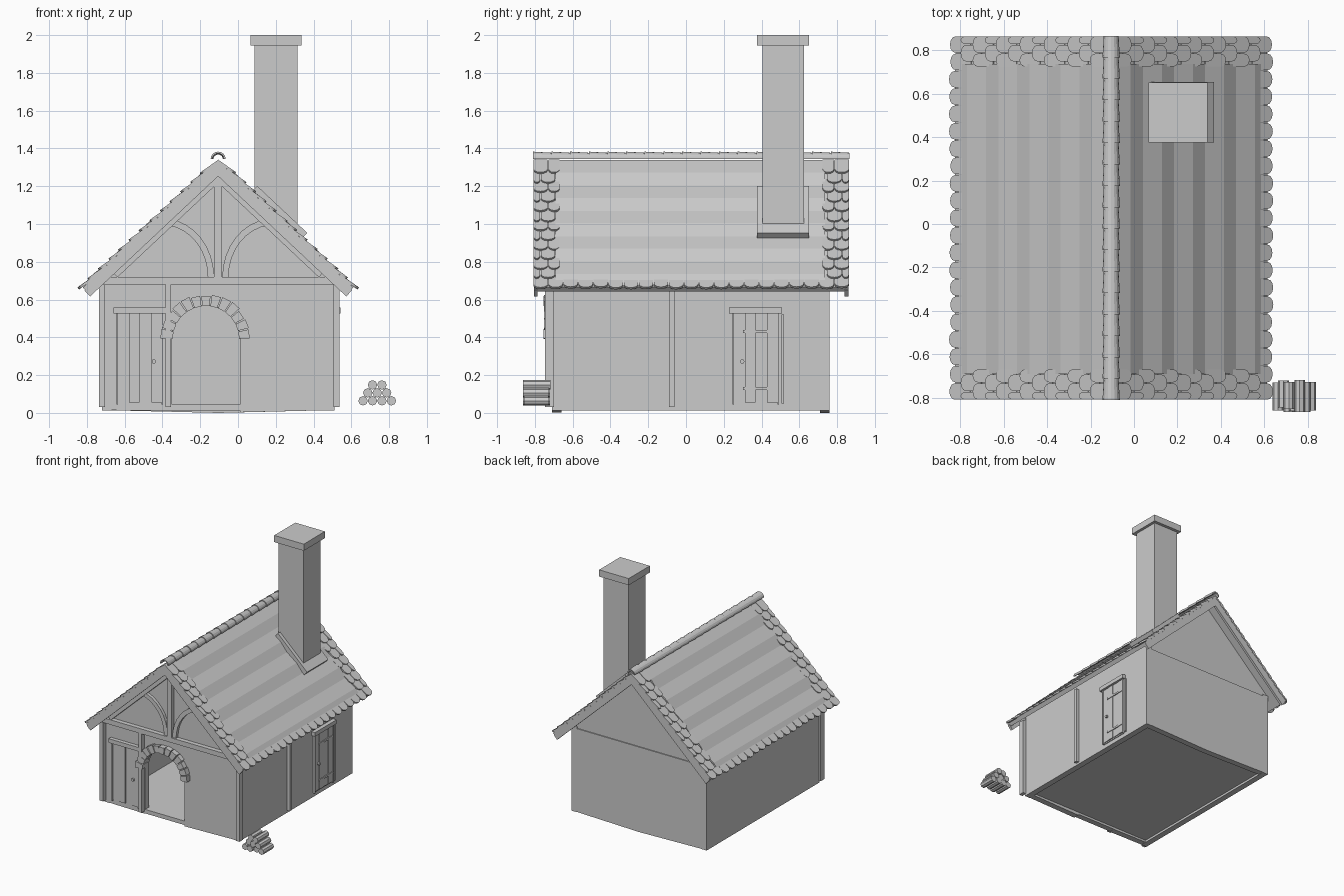
import bpy, bmesh, math, random

random.seed(4)
cube = bpy.data.objects.get("Cube")
if cube:
    bpy.data.objects.remove(cube, do_unlink=True)

GREY = (0.6, 0.6, 0.6, 1)
mat = bpy.data.materials.new("plain_grey")
mat.use_nodes = True
mat.diffuse_color = GREY
mat.node_tree.nodes["Principled BSDF"].inputs["Base Color"].default_value = GREY

MID = -0.105                    # x of the ridge
WEST, EAST = -0.72, 0.51        # side wall faces
FRONT, BACK = -0.71, 0.76       # end wall faces
ROOF_F, ROOF_B = -0.81, 0.865   # roof ends


def finish(name, bm):
    bmesh.ops.recalc_face_normals(bm, faces=bm.faces)
    me = bpy.data.meshes.new(name)
    bm.to_mesh(me)
    bm.free()
    me.materials.append(mat)
    ob = bpy.data.objects.new(name, me)
    bpy.context.collection.objects.link(ob)
    return ob


def solid(bm, loop_a, loop_b):
    """Closed solid between two matching loops of points."""
    a = [bm.verts.new(p) for p in loop_a]
    b = [bm.verts.new(p) for p in loop_b]
    bm.faces.new(a)
    bm.faces.new(b[::-1])
    for i in range(len(a)):
        j = (i + 1) % len(a)
        bm.faces.new((a[i], b[i], b[j], a[j]))


def along_y(bm, outline, y0, y1):
    solid(bm, [(x, y0, z) for x, z in outline], [(x, y1, z) for x, z in outline])


def block(bm, x0, x1, y0, y1, z0, z1):
    along_y(bm, [(x0, z0), (x1, z0), (x1, z1), (x0, z1)], y0, y1)


def box(name, *size):
    bm = bmesh.new()
    block(bm, *size)
    return finish(name, bm)


def slope(side, u, y, h):
    """Point u down the roof slope and h above it."""
    return (MID + side * (0.73 * u + 0.685 * h), y, 1.335 - 0.685 * u + 0.73 * h)


def slope_solid(bm, side, profile, y0, y1):
    solid(bm, [slope(side, u, y0, h) for u, h in profile],
          [slope(side, u, y1, h) for u, h in profile])


def slope_box(bm, side, u0, u1, h0, h1, y0, y1):
    slope_solid(bm, side, [(u0, h0), (u1, h0), (u1, h1), (u0, h1)], y0, y1)


def arc(cx, cz, rx, rz, a0, a1, n):
    angles = [math.radians(a0 + (a1 - a0) * i / n) for i in range(n + 1)]
    return [(cx + rx * math.cos(a), cz + rz * math.sin(a)) for a in angles]


# Walls: the front one has an arched opening
ARCH_X, ARCH_Z, ARCH_R = -0.17, 0.39, 0.18
gable_top = [(EAST, 0.715), (MID, 1.29), (WEST, 0.715)]
opening = [(ARCH_X - ARCH_R, 0.01)] + arc(ARCH_X, ARCH_Z, ARCH_R, ARCH_R, 180, 0, 16) \
    + [(ARCH_X + ARCH_R, 0.003)]
bm = bmesh.new()
along_y(bm, [(WEST, 0.015)] + opening + [(EAST, 0.015)] + gable_top, FRONT, FRONT + 0.05)
finish("front_wall", bm)
bm = bmesh.new()
along_y(bm, [(WEST, 0.015), (MID, 0), (EAST, 0.015)] + gable_top, BACK - 0.05, BACK - 0.008)
along_y(bm, [(WEST, 0.015), (MID, 0), (EAST, 0.015), (EAST, 0.7), (WEST, 0.7)], BACK - 0.02, BACK)
finish("back_wall", bm)
box("left_wall", EAST - 0.05, EAST, FRONT, BACK, 0.012, 0.715)
box("right_wall", WEST, WEST + 0.05, FRONT, BACK, 0.012, 0.715)
box("floor", WEST + 0.04, EAST - 0.04, FRONT + 0.04, BACK - 0.04, 0.03, 0.045)
box("door_sill", ARCH_X - ARCH_R, ARCH_X + ARCH_R, FRONT + 0.002, FRONT + 0.05, 0.012, 0.045)

# Timber frame on the front and the left side
TIMBER = FRONT - 0.037
bm = bmesh.new()
for x0, x1 in ((-0.737, -0.705), (-0.385, -0.355), (0.505, 0.537)):
    block(bm, x0, x1, TIMBER, FRONT + 0.01, 0.03, 0.68)
block(bm, 0.5, 0.535, -0.09, -0.06, 0.03, 0.68)
block(bm, 0.5, 0.525, 0.505, 0.52, 0.05, 0.52)
finish("wall_posts", bm)
box("tie_beam", WEST + 0.01, EAST + 0.01, TIMBER, FRONT + 0.01, 0.68, 0.72)
box("king_post", MID - 0.021, MID + 0.021, TIMBER, FRONT + 0.01, 0.72, 1.26)
bm = bmesh.new()
for side in (-1, 1):
    slope_box(bm, side, 0, 0.81, -0.085, -0.03, TIMBER, FRONT + 0.01)
finish("gable_rafters", bm)
bm = bmesh.new()
for side in (-1, 1):
    outer = arc(0.295, 0.72, 0.273, 0.31, 180, 97, 8)
    inner = arc(0.295, 0.72, 0.24, 0.275, 97, 180, 8)
    along_y(bm, [(MID + side * x, z) for x, z in outer + inner], TIMBER + 0.012, FRONT + 0.01)
finish("curved_braces", bm)

# Arch stones
bm = bmesh.new()
STONES = 13
for i in range(STONES):
    a0, a1 = 180 * i / STONES + 0.8, 180 * (i + 1) / STONES - 0.8
    r = ARCH_R + 0.055 + random.uniform(-0.006, 0.008)
    ring = arc(ARCH_X, ARCH_Z, ARCH_R - 0.004, ARCH_R - 0.004, a0, a1, 1)
    ring += arc(ARCH_X, ARCH_Z, r, r, a1, a0, 1)
    along_y(bm, ring, FRONT - 0.04 + random.uniform(-0.004, 0.004), FRONT + 0.02)
finish("arch_stones", bm)


# Plank doors, laid out by width s and depth d, then placed on a wall
def door(name, place, knob, straps):
    bm = bmesh.new()

    def part(s0, s1, d, z0, z1):
        solid(bm, [place(s, -0.01, z) for s, z in ((s0, z0), (s1, z0), (s1, z1), (s0, z1))],
              [place(s, d, z) for s, z in ((s0, z0), (s1, z0), (s1, z1), (s0, z1))])
    for i in range(4):
        part(0.025 + 0.059 * i, 0.08 + 0.059 * i, 0.012 + 0.003 * (i % 2), 0.055, 0.525)
    part(0.0, 0.28, 0.032, 0.525, 0.558)
    part(0.018, 0.026, 0.02, 0.045, 0.53)
    part(0.256, 0.264, 0.02, 0.045, 0.53)
    part(0.02, 0.26, 0.006, 0.045, 0.53)
    if straps:
        for z in (0.13, 0.43):
            part(0.075, 0.26, 0.02, z - 0.008, z + 0.008)
    disc = arc(knob, 0.272, 0.012, 0.012, 0, 315, 7)
    solid(bm, [place(s, 0, z) for s, z in disc], [place(s, 0.028, z) for s, z in disc])
    finish(name, bm)


door("front_door", lambda s, d, z: (-0.66 + s, FRONT - d, z), 0.215, False)
door("side_door", lambda s, d, z: (EAST + d, 0.228 + s, z), 0.07, True)

# Roof: deck, wavy courses and barge boards on each side
COURSES = 5
for side, tag in ((1, "left"), (-1, "right")):
    bm = bmesh.new()
    slope_box(bm, side, 0, 0.98, -0.03, 0, ROOF_F + 0.005, ROOF_B - 0.005)
    finish(tag + "_roof_deck", bm)

    bm = bmesh.new()
    step = 0.98 / COURSES
    wave = [(0, -0.01)]
    for i in range(COURSES):
        wave += [(i * step, 0.004), ((i + 0.55) * step, 0.016)]
    wave += [(0.98, 0.004), (0.98, -0.01)]
    slope_solid(bm, side, wave, -0.69, 0.735)
    finish(tag + "_roof_courses", bm)

    bm = bmesh.new()
    for y in (ROOF_F + 0.005, ROOF_B - 0.025):
        slope_box(bm, side, 0, 0.985, -0.06, -0.015, y, y + 0.02)
    finish(tag + "_barge_boards", bm)

    # Round-tailed tiles along both gable edges and the eave
    bm = bmesh.new()

    def tile(y0, y1, tail):
        mid, half = (y0 + y1) / 2, (y1 - y0) / 2 - 0.002
        shape = [(mid + half, tail - 0.115)] + arc(mid, tail - 0.03, half, 0.03, 0, 180, 6) \
            + [(mid - half, tail - 0.115)]
        lift = [0.02 - (tail - u) * 0.14 for _, u in shape]
        solid(bm, [slope(side, u, y, h) for (y, u), h in zip(shape, lift)],
              [slope(side, u, y, h - 0.013) for (y, u), h in zip(shape, lift)])

    ROWS, ACROSS = 13, 21
    width = (ROOF_B - ROOF_F) / ACROSS
    for row in range(ROWS):
        tail = 1.0 - row * 0.074 + random.uniform(-0.004, 0.004)
        if row == 0:
            for i in range(ACROSS):
                tile(ROOF_F + i * width, ROOF_F + (i + 1) * width, 1.0 + random.uniform(-0.006, 0.003))
            continue
        cuts = (0, 0.5, 1.5) if row % 2 else (0, 1, 1.8)
        for c0, c1 in zip(cuts, cuts[1:]):
            tile(ROOF_F + c0 * width, ROOF_F + c1 * width, tail)
            tile(ROOF_B - c1 * width, ROOF_B - c0 * width, tail)
    finish(tag + "_roof_tiles", bm)

# Half-round ridge tiles, each flaring over the next
bm = bmesh.new()
RIDGE = 17
length = (ROOF_B - ROOF_F) / RIDGE
for i in range(RIDGE):
    y = ROOF_F + i * length
    loops = []
    for r in (0.04, 0.034):
        loops.append(arc(MID, 1.343, r, r, 0, 180, 8) + arc(MID, 1.343, r - 0.009, r - 0.009, 180, 0, 8))
    solid(bm, [(x, y, z) for x, z in loops[0]], [(x, y + length, z) for x, z in loops[1]])
finish("ridge_tiles", bm)

# Chimney
box("chimney_stack", 0.087, 0.314, 0.404, 0.625, 0.93, 1.95)
box("chimney_cap", 0.067, 0.337, 0.375, 0.65, 1.945, 2.0)
bm = bmesh.new()
slope_box(bm, 1, 0.242, 0.605, -0.01, 0.044, 0.375, 0.652)
finish("chimney_flashing", bm)

# Stacked logs beside the house
bm = bmesh.new()
for row, count in enumerate((4, 3, 2)):
    for i in range(count):
        x = 0.737 + (i - (count - 1) / 2) * 0.05
        y0, y1 = -0.855 + random.uniform(-0.01, 0.012), -0.72 + random.uniform(-0.01, 0.015)
        ring = arc(x, 0.064 + row * 0.042, 0.025, 0.025, 0, 315, 7)
        along_y(bm, ring, y0, y1)
finish("log_pile", bm)
